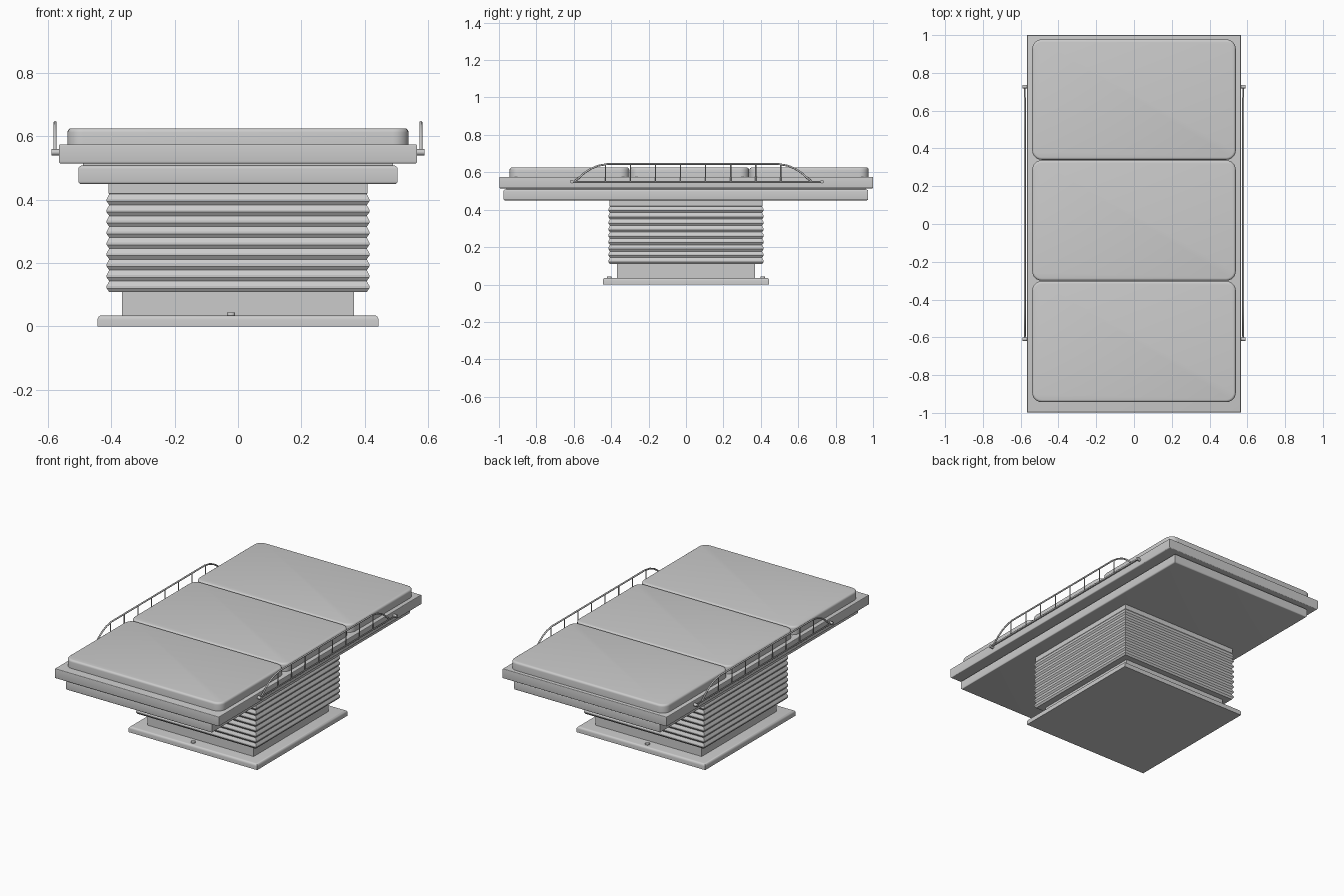
import bpy, bmesh, math

if "Cube" in bpy.data.objects:
    bpy.data.objects.remove(bpy.data.objects["Cube"])


def finish(name, bm, smooth=True):
    bmesh.ops.recalc_face_normals(bm, faces=bm.faces)
    me = bpy.data.meshes.new(name)
    bm.to_mesh(me)
    bm.free()
    ob = bpy.data.objects.new(name, me)
    bpy.context.collection.objects.link(ob)
    if smooth:
        bpy.ops.object.select_all(action='DESELECT')
        ob.select_set(True)
        bpy.context.view_layer.objects.active = ob
        bpy.ops.object.shade_smooth_by_angle(angle=math.radians(35))
    return ob


def block(name, x, y0, y1, z0, z1, corner=0, top=0, bottom=0):
    """Box, symmetric in x, with rounded plan corners and rounded rims."""
    bm = bmesh.new()
    bmesh.ops.create_cube(bm, size=1)
    for v in bm.verts:
        v.co.x *= 2 * x
        v.co.y = y0 + (v.co.y + .5) * (y1 - y0)
        v.co.z = z0 + (v.co.z + .5) * (z1 - z0)
    if corner:
        es = [e for e in bm.edges if abs(e.verts[0].co.z - e.verts[1].co.z) > 1e-4]
        bmesh.ops.bevel(bm, geom=es, offset=corner, segments=6, profile=.5, affect='EDGES')
    for z, r in ((z1, top), (z0, bottom)):
        if r:
            es = [e for e in bm.edges if all(abs(v.co.z - z) < 1e-5 for v in e.verts)]
            bmesh.ops.bevel(bm, geom=es, offset=r, segments=4, profile=.5, affect='EDGES')
    return finish(name, bm)


def tube(name, pts, r):
    cu = bpy.data.curves.new(name, 'CURVE')
    cu.dimensions = '3D'
    cu.bevel_depth, cu.bevel_resolution, cu.use_fill_caps = r, 2, True
    sp = cu.splines.new('POLY')
    sp.points.add(len(pts) - 1)
    for p, c in zip(sp.points, pts):
        p.co = (*c, 1)
    ob = bpy.data.objects.new(name, cu)
    bpy.context.collection.objects.link(ob)
    bpy.ops.object.select_all(action='DESELECT')
    ob.select_set(True)
    bpy.context.view_layer.objects.active = ob
    bpy.ops.object.convert(target='MESH')
    bpy.ops.object.shade_smooth_by_angle(angle=math.radians(50))


# Pedestal
block("base_plate", .444, -.445, .445, 0, .035, top=.014)
block("pedestal_box", .367, -.369, .369, .03, .115)

# Pleated bellows: square rings lofted along a ribbed profile
profile = []
ribs, z0, z1 = 9, .109, .418
pitch = (z1 - z0) / ribs
for i in range(ribs):
    z = z0 + i * pitch
    profile += [(.407, z), (.415, z + pitch * .33), (.415, z + pitch * .55)]
profile += [(.407, z1), (.409, z1 + .002), (.409, .455)]
bm = bmesh.new()
rings = [[bm.verts.new((sx * r, sy * r, z)) for sx, sy in ((-1, -1), (1, -1), (1, 1), (-1, 1))]
         for r, z in profile]
for a, b in zip(rings, rings[1:]):
    for k in range(4):
        j = (k + 1) % 4
        bm.faces.new((a[k], a[j], b[j], b[k]))
bm.faces.new(rings[0])
bm.faces.new(rings[-1])
finish("bellows", bm, smooth=False)

# Bolts on the base plate, front and back
for label, y in (("front", -.41), ("back", .41)):
    block(label + "_bolt", .013, y - .013, y + .013, .034, .044,
          corner=.012, top=.002).location.x = -.022

# Table frame and top
block("under_frame", .504, -.976, .974, .45, .508, top=.01, bottom=.008)
block("spacer", .49, -.96, .96, .505, .518)
block("table_top", .566, -.998, 1.0, .514, .575, top=.004, bottom=.007)

# Mattress cushions
for label, a, b in (("foot", -.943, -.303), ("middle", -.300, .337), ("head", .340, .977)):
    block(label + "_cushion", .539, a, b, .57, .626, corner=.05, top=.013)

# Side rails
arc = [(-.595, .552), (-.575, .568), (-.545, .595), (-.51, .618), (-.47, .635), (-.42, .644)]
arc += [(.075 - y, z) for y, z in reversed(arc)]
for label, s in (("left", -1), ("right", 1)):
    x = s * .578
    tube(label + "_rail_hoop", [(x, y, z) for y, z in arc], .005)
    tube(label + "_rail_bar", [(x, -.612, .55), (x, .728, .55)], .004)
    for i in range(8):
        y = -.43 + i * .1338
        tube(f"{label}_rail_post_{i + 1}", [(x, y, .55), (x, y, .643)], .003)
    for end, y in (("front", -.61), ("back", .727)):
        tube(f"{label}_{end}_rail_mount",
             [(s * .56, y, .55), (s * .585, y, .55), (s * .589, y, .55)], .01)
